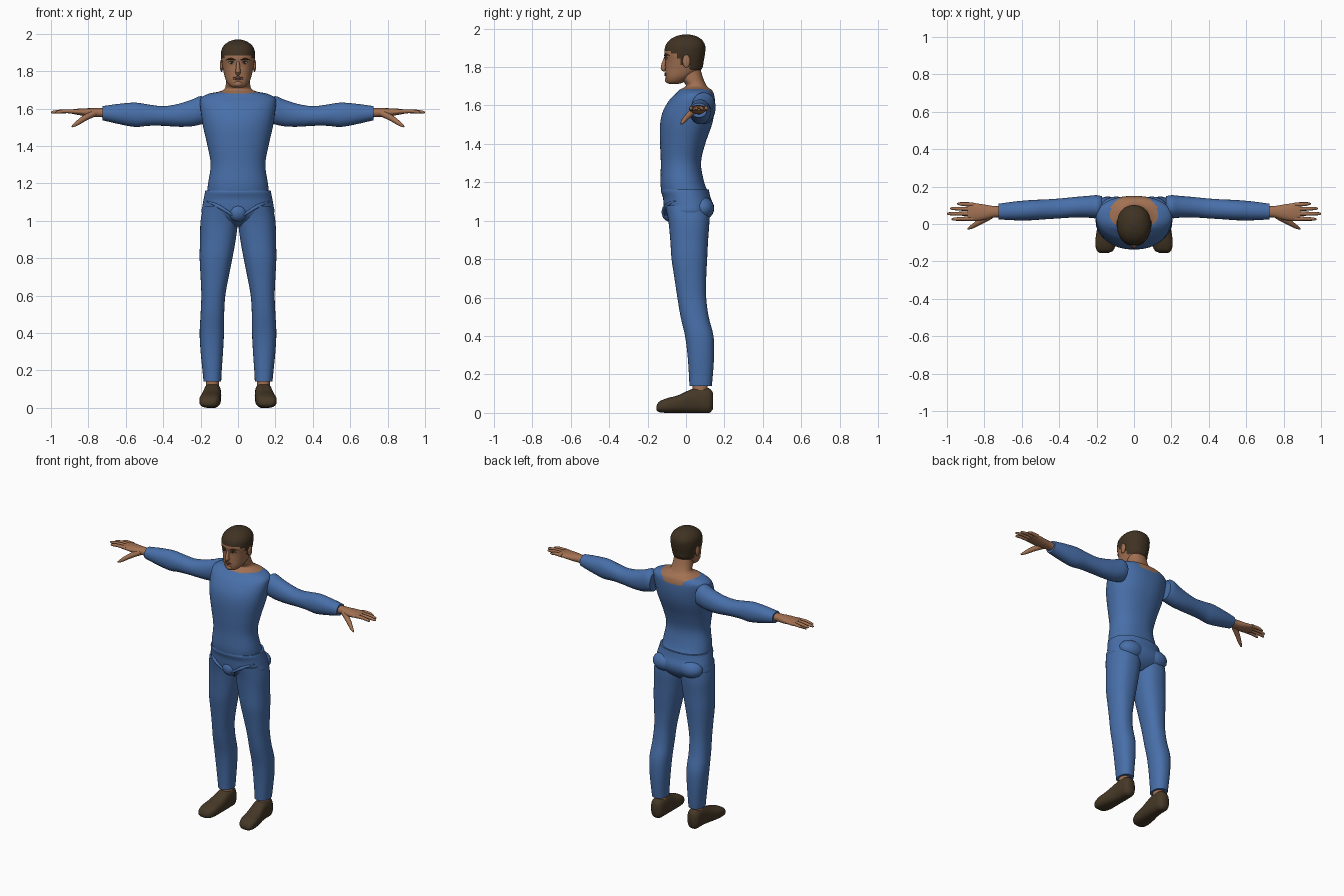
import bpy
import bmesh
from math import cos, sin, pi, radians, copysign
from mathutils import Vector, Matrix

default_cube = bpy.data.objects.get("Cube")
if default_cube:
    bpy.data.objects.remove(default_cube, do_unlink=True)


def material(name, red, green, blue):
    mat = bpy.data.materials.new(name)
    mat.use_nodes = True
    colour = (red, green, blue, 1)
    mat.diffuse_color = colour
    shader = mat.node_tree.nodes["Principled BSDF"]
    shader.inputs["Base Color"].default_value = colour
    shader.inputs["Roughness"].default_value = .8
    return mat


BLUE = material("blue cloth", .065, .16, .40)
SKIN = material("tan skin", .36, .165, .085)
HAIR = material("dark brown hair", .05, .032, .016)
SHOE = material("brown leather", .06, .04, .02)
LIPS = material("dull red lips", .24, .09, .06)
EYE = material("eye white", .5, .45, .4)


def finish(name, bm, mats, rule=None):
    """Turn a bmesh into a shaded object, painting faces by a rule."""
    bmesh.ops.recalc_face_normals(bm, faces=bm.faces)
    if rule:
        for face in bm.faces:
            face.material_index = rule(face.calc_center_median())
    mesh = bpy.data.meshes.new(name)
    bm.to_mesh(mesh)
    bm.free()
    for mat in mats:
        mesh.materials.append(mat)
    obj = bpy.data.objects.new(name, mesh)
    bpy.context.collection.objects.link(obj)
    bpy.ops.object.select_all(action="DESELECT")
    obj.select_set(True)
    bpy.context.view_layer.objects.active = obj
    bpy.ops.object.shade_smooth_by_angle(angle=radians(50))
    return obj


def skin_rings(name, rings, mats, rule=None):
    """Bridge a list of point rings and cap both ends."""
    bm = bmesh.new()
    loops = [[bm.verts.new(p) for p in ring] for ring in rings]
    count = len(loops[0])
    for low, high in zip(loops, loops[1:]):
        for i in range(count):
            j = (i + 1) % count
            bm.faces.new((low[i], low[j], high[j], high[i]))
    bm.faces.new(loops[0])
    bm.faces.new(loops[-1])
    return finish(name, bm, mats, rule)


def refine(rows, steps):
    """Catmull-Rom interpolation between the rows of a section table."""
    out = []
    for i in range(len(rows) - 1):
        a, b, c, d = (rows[max(0, min(k, len(rows) - 1))] for k in range(i - 1, i + 3))
        for k in range(steps):
            t = k / steps
            out.append([q + t / 2 * (r - p + t * (2 * p - 5 * q + 4 * r - s + t * (3 * (q - r) + s - p)))
                        for p, q, r, s in zip(a, b, c, d)])
    out.append(rows[-1])
    return out


def loft(name, axis, rows, mats, rule=None, side=1, power=2.2, seg=40, steps=4):
    """Rounded sections; each row is position, low and high, low and high."""
    def rounded(v):
        return copysign(abs(v) ** (2 / power), v)
    rings = []
    for t, a0, a1, b0, b1 in refine(rows, steps):
        ring = []
        for i in range(seg):
            angle = 2 * pi * i / seg
            a = (a0 + a1) / 2 + (a1 - a0) / 2 * rounded(cos(angle))
            b = (b0 + b1) / 2 + (b1 - b0) / 2 * rounded(sin(angle))
            x, y, z = {"x": (t, a, b), "y": (a, t, b), "z": (a, b, t)}[axis]
            ring.append((x * side, y, z))
        rings.append(ring)
    return skin_rings(name, rings, mats, rule)


def symmetric(rows):
    return [(z, -half, half, front, back) for z, half, front, back in rows]


def tube(name, points, mat, side=1, seg=10):
    """Tapered tube through points given as x, y, z, radius."""
    pts = refine(points, 4)
    centres = [Vector((p[0] * side, p[1], p[2])) for p in pts]
    rings = []
    for i, centre in enumerate(centres):
        way = centres[min(i + 1, len(pts) - 1)] - centres[max(i - 1, 0)]
        turn = way.to_track_quat("Z", "Y")
        rings.append([centre + turn @ Vector((cos(2 * pi * k / seg), sin(2 * pi * k / seg), 0)) * pts[i][3]
                      for k in range(seg)])
    return skin_rings(name, rings, [mat])


def ball(name, centre, size, mat):
    bm = bmesh.new()
    bmesh.ops.create_uvsphere(bm, u_segments=20, v_segments=12, radius=1,
                              matrix=Matrix.Translation(centre) @ Matrix.Diagonal((*size, 1)))
    return finish(name, bm, [mat])


# Shirt body with the bare neck rising out of a wide neckline
def neckline(c):
    bare = c.z > 1.635 and (c.x / .13) ** 2 + ((c.y - .06) / .097) ** 2 < 1
    return int(bare or c.z > 1.694)


loft("shirt_and_neck", "z", symmetric([
    (1.15, .165, -.128, .115), (1.2, .16, -.133, .095), (1.3, .146, -.131, .078),
    (1.4, .163, -.135, .1), (1.5, .186, -.135, .135), (1.57, .197, -.12, .148),
    (1.63, .203, -.085, .15), (1.66, .195, -.055, .145), (1.68, .155, -.035, .135),
    (1.69, .105, -.018, .12), (1.705, .072, 0, .106), (1.74, .064, -.025, .09),
    (1.79, .06, -.03, .075)]), [BLUE, SKIN], neckline, seg=72)

# Trouser seat, waistband and soft folds
loft("trouser_seat", "z", symmetric([
    (.97, .05, -.04, .07), (1.0, .14, -.08, .11), (1.04, .192, -.108, .137),
    (1.08, .19, -.116, .142), (1.12, .183, -.12, .128), (1.15, .177, -.13, .121),
    (1.163, .174, -.128, .119)]), [BLUE], seg=56)
ball("trouser_fly", (0, -.085, 1.045), (.05, .042, .05), BLUE)

# Head with cropped hair painted above the hairline
def hairline(c):
    limits = ((.02, 1.785), (-.03, 1.812), (-.045, 1.845), (-.08, 1.872), (-1, 1.885))
    return int(c.z > next(z for y, z in limits if c.y > y))


head = loft("head", "z", symmetric([
    (1.712, .022, -.088, -.04), (1.722, .044, -.1, -.01), (1.75, .064, -.106, .035),
    (1.79, .076, -.107, .082), (1.83, .084, -.107, .092), (1.87, .09, -.113, .099),
    (1.91, .089, -.107, .1), (1.94, .073, -.086, .084), (1.96, .045, -.052, .054),
    (1.969, .014, -.015, .018)]), [SKIN, HAIR], hairline, seg=72, steps=6)
bpy.context.view_layer.update()


def on_face(x, z, radius, lift=0):
    """Point on the front of the head, with a tube radius."""
    hit = head.ray_cast(Vector((x, -1, z)), Vector((0, 1, 0)))
    return x, hit[1].y - lift, z, radius


tube("nose", [(0, -.104, 1.856, .006), (0, -.112, 1.83, .01), (0, -.118, 1.8, .013),
              (0, -.114, 1.787, .012), (0, -.106, 1.782, .004)], SKIN, seg=16)
tube("nose_tip", [(0, -.106, 1.8, .013), (0, -.12, 1.795, .011), (0, -.131, 1.791, .004)], SKIN, seg=16)
for label, drop in (("upper", 1.766), ("lower", 1.758)):
    tube(label + "_lip", [on_face(x, drop, r) for x, r in ((-.026, .001), (0, .006), (.026, .001))], LIPS)
ball("chin", (0, -.092, 1.733), (.026, .018, .018), SKIN)

legs = [
    (1.08, 0, .184, -.108, .12), (1.0, 0, .2, -.092, .122), (.9, .012, .203, -.082, .115),
    (.8, .03, .205, -.075, .11), (.7, .05, .2, -.06, .105), (.6, .068, .196, -.045, .105),
    (.5, .074, .2, -.028, .118), (.4, .075, .205, -.005, .143), (.3, .08, .2, .008, .146),
    (.2, .087, .19, .015, .14), (.14, .09, .184, .018, .134)]
sleeves = [
    (.17, .035, .148, 1.525, 1.65), (.2, .03, .154, 1.515, 1.667), (.25, .034, .15, 1.505, 1.647),
    (.32, .035, .144, 1.503, 1.625), (.4, .03, .136, 1.508, 1.613), (.48, .025, .131, 1.508, 1.622),
    (.55, .02, .128, 1.502, 1.632), (.64, .02, .12, 1.518, 1.625), (.725, .025, .108, 1.538, 1.613)]
shoes = [
    (-.154, .135, .185, .015, .035), (-.14, .11, .2, .004, .058), (-.1, .095, .207, 0, .076),
    (-.04, .092, .2, 0, .092), (.02, .09, .188, 0, .12), (.07, .09, .183, 0, .134),
    (.12, .096, .178, 0, .128), (.14, .115, .16, .02, .105)]
palm = [
    (.7, .035, .095, 1.552, 1.602), (.75, .035, .096, 1.555, 1.603), (.8, .022, .104, 1.557, 1.602),
    (.86, .016, .112, 1.567, 1.599), (.89, .022, .108, 1.573, 1.595)]
fingers = {"little": (.104, .108, .945), "ring": (.08, .083, .982),
           "middle": (.055, .055, .999), "index": (.029, .026, .975)}

for label, s in (("left_", 1), ("right_", -1)):
    # Clothes, shoes and ankles
    loft(label + "trouser_leg", "z", legs, [BLUE], side=s, power=2.3)
    loft(label + "sleeve", "x", sleeves, [BLUE], side=s, power=2.1)
    loft(label + "shoe", "y", shoes, [SHOE], side=s, power=2.6)
    loft(label + "ankle", "z", [(.1, .1, .172, .035, .115), (.18, .105, .17, .035, .11)], [SKIN], side=s)
    ball(label + "trouser_back", (.095 * s, .085, 1.065), (.085, .062, .06), BLUE)
    tube(label + "front_fold", [(.165 * s, -.055, 1.105, .004), (.1 * s, -.104, 1.075, .01),
                                (.03 * s, -.11, 1.03, .006)], BLUE)

    # Hands
    loft(label + "palm", "x", palm, [SKIN], side=s, seg=24)
    for finger, (root, tip, reach) in fingers.items():
        tube(label + finger + "_finger", [
            (.86, root, 1.584, .012), ((.87 + reach) / 2, (root + tip) / 2, 1.586, .0105),
            (reach - .012, tip, 1.581, .008), (reach, tip, 1.579, .003)], SKIN, s)
    tube(label + "thumb", [(.765, .045, 1.577, .018), (.82, .014, 1.549, .016),
                           (.865, -.014, 1.518, .011), (.888, -.026, 1.503, .004)], SKIN, s)

    # Ears, brows and eyes
    ball(label + "ear", (.088 * s, .002, 1.83), (.009, .02, .034), SKIN)
    tube(label + "eyebrow", [on_face(x * s, z, r) for x, z, r in (
        (.014, 1.858, .003), (.036, 1.866, .005), (.064, 1.86, .002))], HAIR)
    x, y, z, size = on_face(.035 * s, 1.845, .004)
    ball(label + "eye", (x, y, z), (.014, size, .006), EYE)
    ball(label + "iris", (x, y - .002, z), (.006, size, .006), HAIR)
    tube(label + "eyelid", [on_face(e * s, h, r, .003) for e, h, r in (
        (.018, 1.845, .001), (.035, 1.852, .0035), (.054, 1.846, .001))], HAIR)
